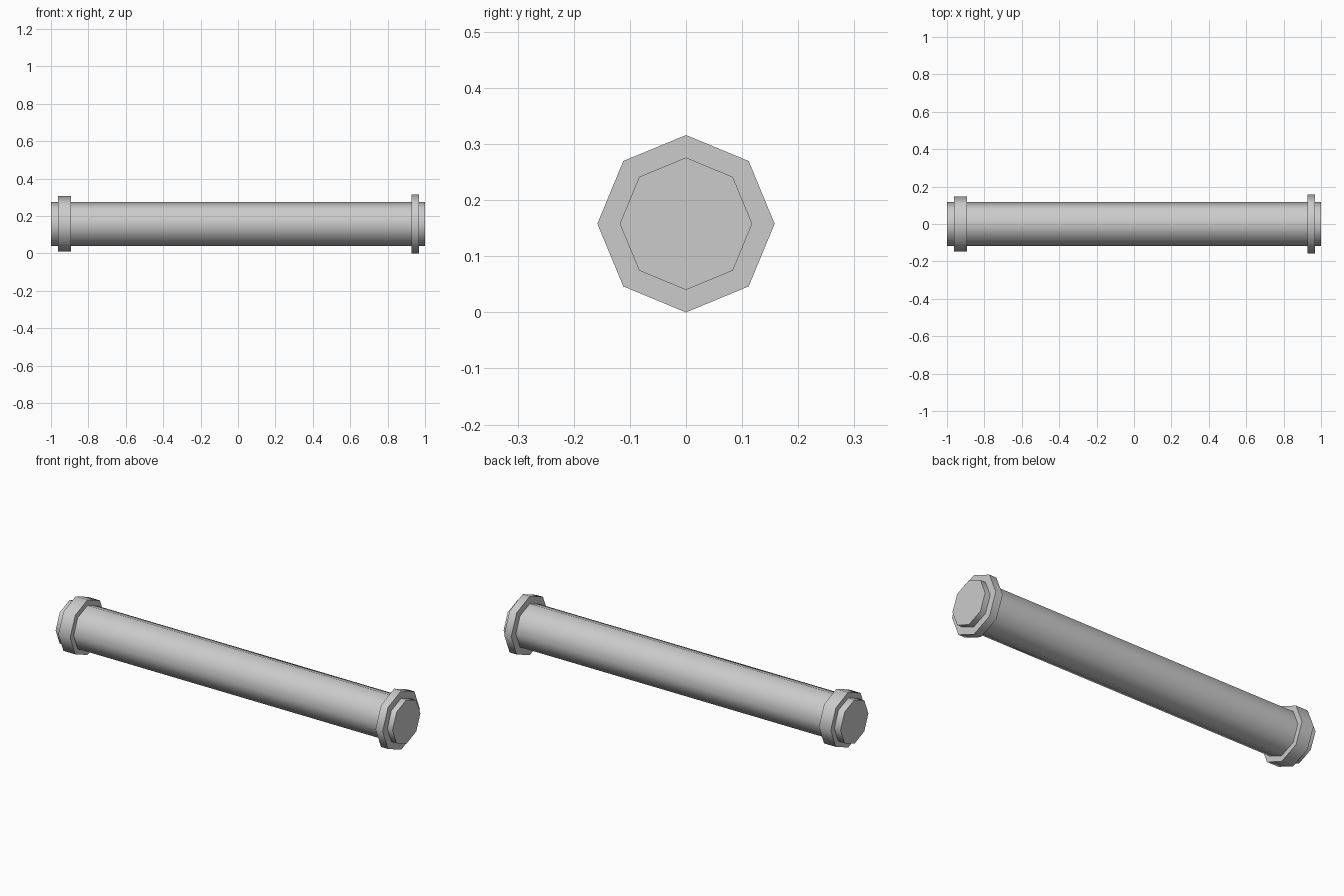
import bpy
from math import radians

if "Cube" in bpy.data.objects:
    bpy.data.objects.remove(bpy.data.objects["Cube"])

AXIS_Z = 0.158


def octagon_bar(name, x0, x1, radius):
    """Eight-sided cylinder along x, a corner pointing up."""
    bpy.ops.mesh.primitive_cylinder_add(
        vertices=8, radius=radius, depth=x1 - x0,
        location=((x0 + x1) / 2, 0, AXIS_Z), rotation=(0, radians(90), 0))
    obj = bpy.context.object
    obj.name = name
    # round the sides, keep the end caps crisp
    bpy.ops.object.shade_smooth_by_angle(angle=radians(50))
    return obj


# Main pipe
octagon_bar("pipe", -1.0, 1.0, 0.118)

# Wide collar on the left, thinner and larger collar on the right
octagon_bar("left_collar", -0.963, -0.893, 0.148)
octagon_bar("right_collar", 0.927, 0.969, 0.158)
